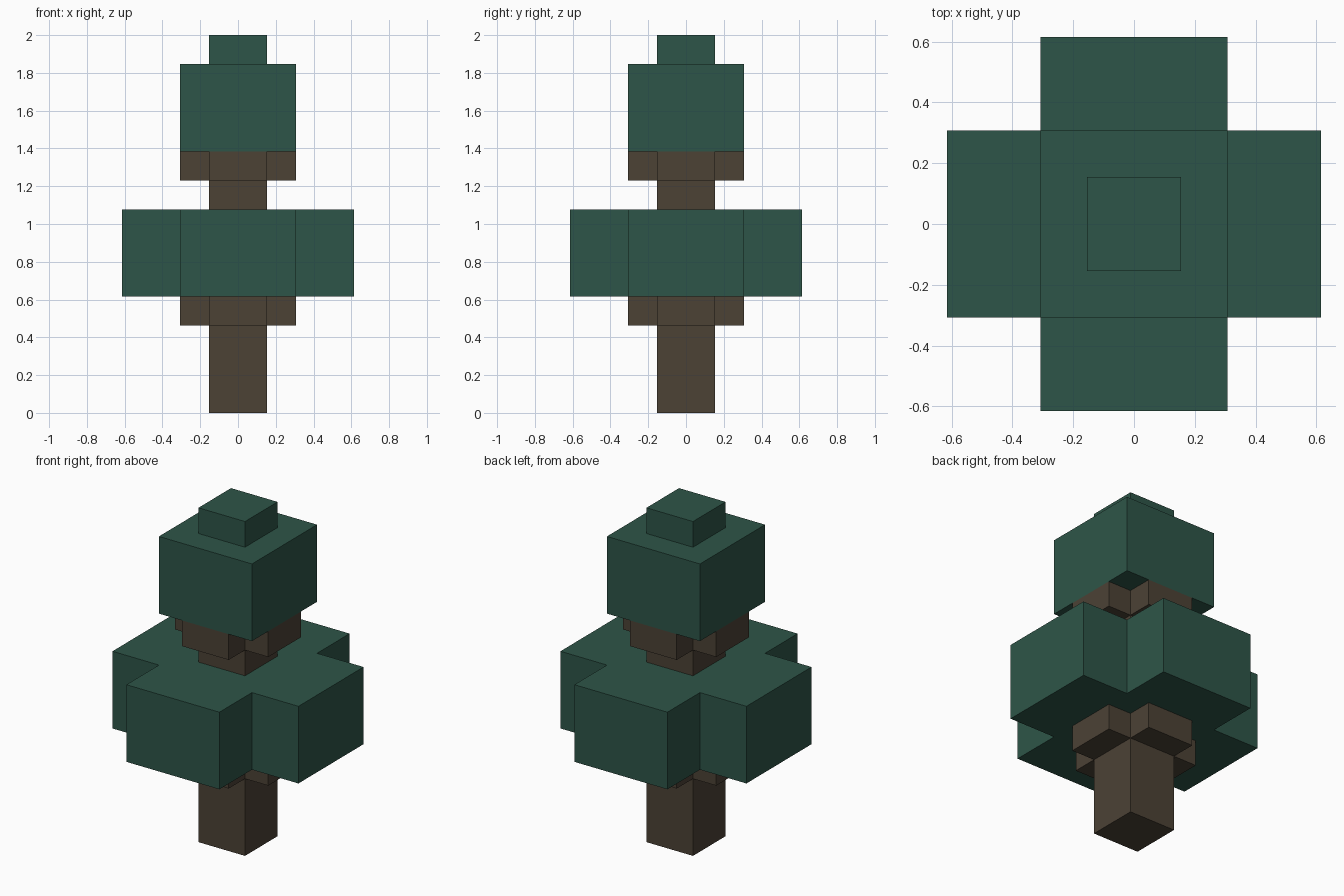
import bpy
import bmesh

cube = bpy.data.objects.get("Cube")
if cube:
    bpy.data.objects.remove(cube, do_unlink=True)

U = 2 / 13  # one block unit; the tree is 13 units tall


def material(name, rgb):
    mat = bpy.data.materials.new(name)
    mat.use_nodes = True
    mat.diffuse_color = (*rgb, 1)
    bsdf = next(n for n in mat.node_tree.nodes if n.type == 'BSDF_PRINCIPLED')
    bsdf.inputs["Base Color"].default_value = (*rgb, 1)
    return mat


bark = material("dark_bark", (0.072, 0.054, 0.036))
leaves = material("pine_green", (0.027, 0.091, 0.065))


def prism(name, outline, bottom, top, mat):
    """Extrude a flat outline between two heights, all in block units."""
    bm = bmesh.new()
    base = bm.faces.new([bm.verts.new((x * U, y * U, bottom * U)) for x, y in outline])
    side = bmesh.ops.extrude_face_region(bm, geom=[base], use_keep_orig=True)
    verts = [g for g in side["geom"] if isinstance(g, bmesh.types.BMVert)]
    bmesh.ops.translate(bm, verts=verts, vec=(0, 0, (top - bottom) * U))
    bmesh.ops.recalc_face_normals(bm, faces=bm.faces)
    mesh = bpy.data.meshes.new(name)
    bm.to_mesh(mesh)
    bm.free()
    mesh.materials.append(mat)
    obj = bpy.data.objects.new(name, mesh)
    bpy.context.collection.objects.link(obj)


def square(h):
    return [(-h, -h), (h, -h), (h, h), (-h, h)]


def cross(arm, reach):
    # One corner of the plus, turned a quarter at a time
    points, corner = [], [(arm, -reach), (arm, -arm), (reach, -arm)]
    for _ in range(4):
        points += corner
        corner = [(-y, x) for x, y in corner]
    return points


# Trunk with two tiers of cross-shaped branches
prism("trunk", square(1), 0, 10, bark)
prism("lower_branches", cross(1, 2), 3, 4, bark)
prism("upper_branches", cross(1, 2), 8, 9, bark)

# Foliage: wide cross tier, upper block and tip
prism("lower_foliage", cross(2, 4), 4, 7, leaves)
prism("upper_foliage", square(2), 9, 12, leaves)
prism("treetop", square(1), 12, 13, leaves)
